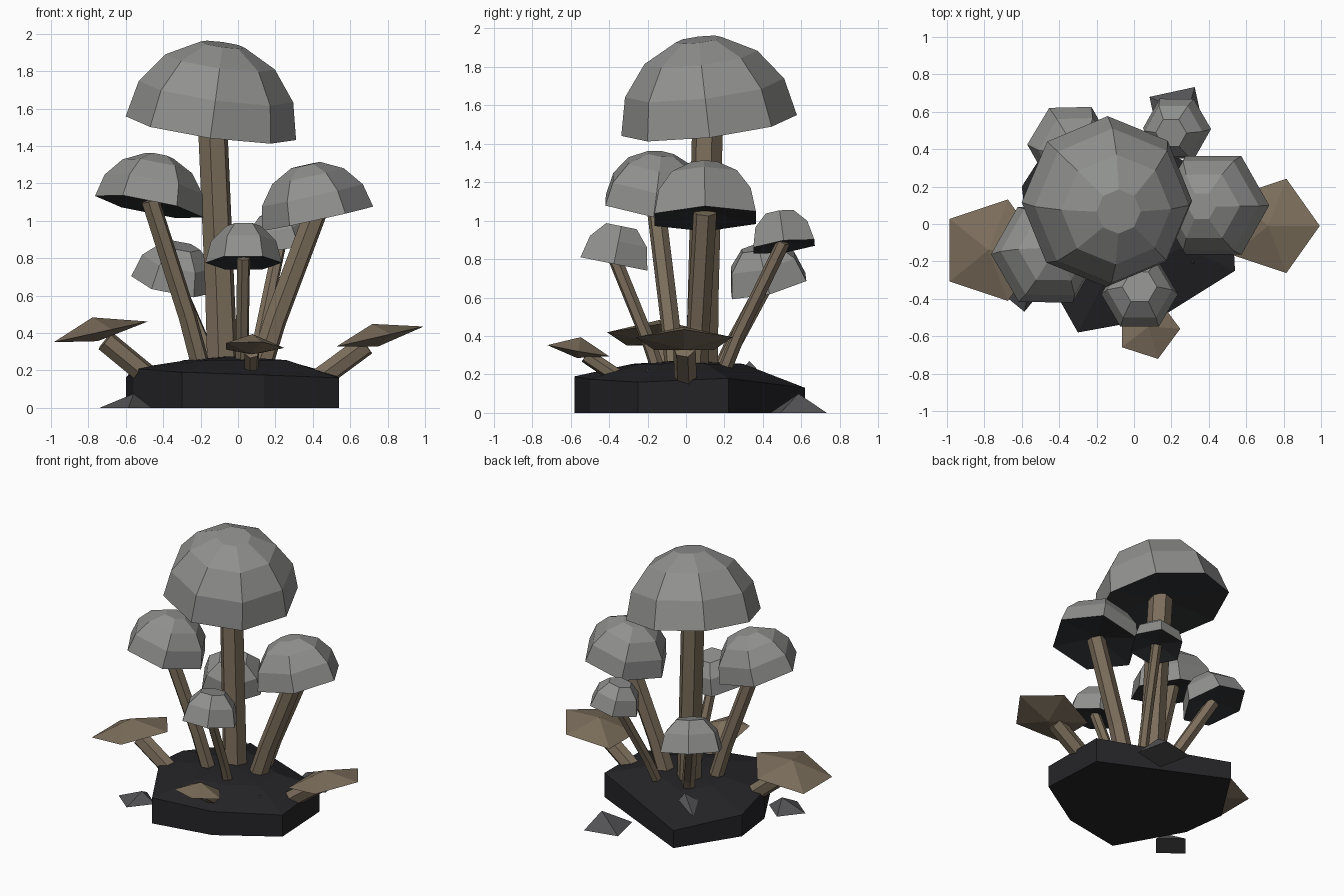
import bpy, bmesh, math
from mathutils import Vector

if "Cube" in bpy.data.objects:
    bpy.data.objects.remove(bpy.data.objects["Cube"])

UP = Vector((0, 0, 1))


def material(name, rgb):
    m = bpy.data.materials.new(name)
    m.diffuse_color = (*rgb, 1)
    m.use_nodes = True
    m.node_tree.nodes["Principled BSDF"].inputs["Base Color"].default_value = m.diffuse_color
    return m


CAP = material("cap_grey", (0.28, 0.285, 0.275))
GILL = material("gill_dark", (0.03, 0.032, 0.035))
WOOD = material("stem_brown", (0.20, 0.155, 0.105))
ROCK = material("rock_black", (0.018, 0.018, 0.021))
CHIP = material("chip_grey", (0.085, 0.085, 0.09))


def ring(center, normal, radius, sides, phase=0.0):
    """Points of a polygon facing along normal."""
    q = UP.rotation_difference(Vector(normal).normalized())
    pts = []
    for i in range(sides):
        a = phase + 2 * math.pi * i / sides
        pts.append(Vector(center) + q @ Vector((radius * math.cos(a), radius * math.sin(a), 0)))
    return pts


def loft(name, rings, mats, bottom=None, top=None, bottom_mat=0):
    """Skin rings from low to high; ends close to a point or a flat polygon."""
    bm = bmesh.new()
    vs = [[bm.verts.new(p) for p in r] for r in rings]
    n = len(vs[0])
    for a, b in zip(vs, vs[1:]):
        for i in range(n):
            j = (i + 1) % n
            bm.faces.new((a[i], a[j], b[j], b[i]))
    for loop, tip, idx in ((vs[0][::-1], bottom, bottom_mat), (vs[-1], top, 0)):
        if tip is None:
            bm.faces.new(loop).material_index = idx
        else:
            c = bm.verts.new(tip)
            for i in range(n):
                bm.faces.new((loop[i], loop[(i + 1) % n], c)).material_index = idx
    me = bpy.data.meshes.new(name)
    bm.to_mesh(me)
    bm.free()
    for m in mats:
        me.materials.append(m)
    ob = bpy.data.objects.new(name, me)
    bpy.context.collection.objects.link(ob)
    return ob


def stem(name, foot, head, radius, bend=0.0):
    foot, head = Vector(foot), Vector(head)
    mid = foot.lerp(head, 0.35)
    mid -= Vector((head.x - foot.x, head.y - foot.y, 0)) * bend
    dirs = (mid - foot, head - foot, head - mid)
    rings = [ring(p, d, r, 6, 0.3) for p, d, r in
             zip((foot, mid, head), dirs, (radius * 1.05, radius, radius))]
    loft(name, rings, [WOOD])


def cap(name, center, normal, radius, height, sides, angles):
    c, n = Vector(center), Vector(normal).normalized()
    rings = []
    for deg in angles:
        a = math.radians(deg)
        rings.append(ring(c + n * height * math.sin(a), n, radius * math.cos(a), sides))
    loft(name, rings, [CAP, GILL], bottom=c + n * height * 0.15, bottom_mat=1)


# Domed mushrooms: name, stem foot, stem radius, cap centre, cap normal, radius, height, sides
TALL, SMALL = (0, 25, 50, 75), (0, 32, 63)
mushrooms = [
    ("main", (-0.08, 0.08, 0.15), 0.082, (-0.145, 0.12, 1.495), (0.14, -0.12, 1), 0.46, 0.47, 8, TALL),
    ("left", (-0.18, -0.05, 0.15), 0.05, (-0.475, -0.165, 1.075), (0.2, 0.13, 1), 0.295, 0.29, 6, TALL),
    ("right", (0.10, 0.05, 0.15), 0.062, (0.425, 0.1, 1.01), (-0.22, -0.02, 1), 0.305, 0.305, 6, TALL),
    ("front", (0.02, -0.12, 0.15), 0.036, (0.03, -0.375, 0.775), (0.0, 0.2, 1), 0.205, 0.225, 6, SMALL),
    ("back_left", (-0.12, 0.15, 0.15), 0.045, (-0.345, 0.43, 0.66), (0.2, -0.25, 1), 0.23, 0.24, 6, SMALL),
    ("back_right", (0.08, 0.17, 0.15), 0.036, (0.23, 0.51, 0.865), (-0.18, -0.13, 1), 0.185, 0.2, 6, SMALL),
]
for label, foot, sr, c, n, r, h, sides, angles in mushrooms:
    head = Vector(c) + Vector(n).normalized() * h * 0.12
    stem(label + "_stem", foot, head, sr, 0.04)
    cap(label + "_cap", c, n, r, h, sides, angles)

# Low bracket fungi: flat five-sided plates on short stems
brackets = [
    ("left", (-0.42, -0.10, 0.12), 0.06, (-0.76, -0.14, 0.40), (-0.22, 0, 1), 0.285, 0.085, 0.045),
    ("right", (0.39, 0.0, 0.12), 0.06, (0.735, -0.01, 0.375), (-0.23, 0, 1), 0.265, 0.075, 0.05),
    ("front", (0.07, -0.30, 0.15), 0.04, (0.075, -0.56, 0.325), (0.03, 0.18, 1), 0.172, 0.07, 0.04),
]
for label, foot, sr, c, n, r, up, down in brackets:
    v, d = Vector(c), Vector(n).normalized()
    stem(label + "_bracket_stem", foot, v.lerp(Vector(foot), 0.15), sr)
    loft(label + "_bracket_cap", [ring(c, n, r, 5)], [WOOD], bottom=v - d * down, top=v + d * up)

# Rock base: irregular outline (x, y, top height) rising to a low mound
outline = [(-0.30, -0.58, 0.19), (0.14, -0.50, 0.175), (0.54, -0.25, 0.16), (0.515, 0.22, 0.18),
           (-0.33, 0.62, 0.13), (-0.60, 0.20, 0.16), (-0.56, -0.12, 0.21)]
loft("rock_base",
     [[Vector((x, y, 0)) for x, y, z in outline],
      [Vector((x, y, z)) for x, y, z in outline],
      [Vector((x * 0.48, y * 0.48, 0.255)) for x, y, z in outline]],
     [ROCK], top=(-0.05, 0.0, 0.275))

# Loose stone chips: low four-sided pyramids
chips = [("left_chip", (-0.60, -0.33, 0.0), 0.14, 0.075, 0.1),
         ("back_chip", (0.23, 0.585, 0.0), 0.175, 0.10, 1.0),
         ("mound_chip", (-0.26, 0.33, 0.17), 0.13, 0.10, 0.8),
         ("small_chip", (0.30, -0.20, 0.18), 0.06, 0.05, 0.5)]
for label, c, r, h, phase in chips:
    loft(label, [ring(c, UP, r, 4, phase)], [CHIP], top=Vector(c) + Vector((r * 0.3, 0, h)))
